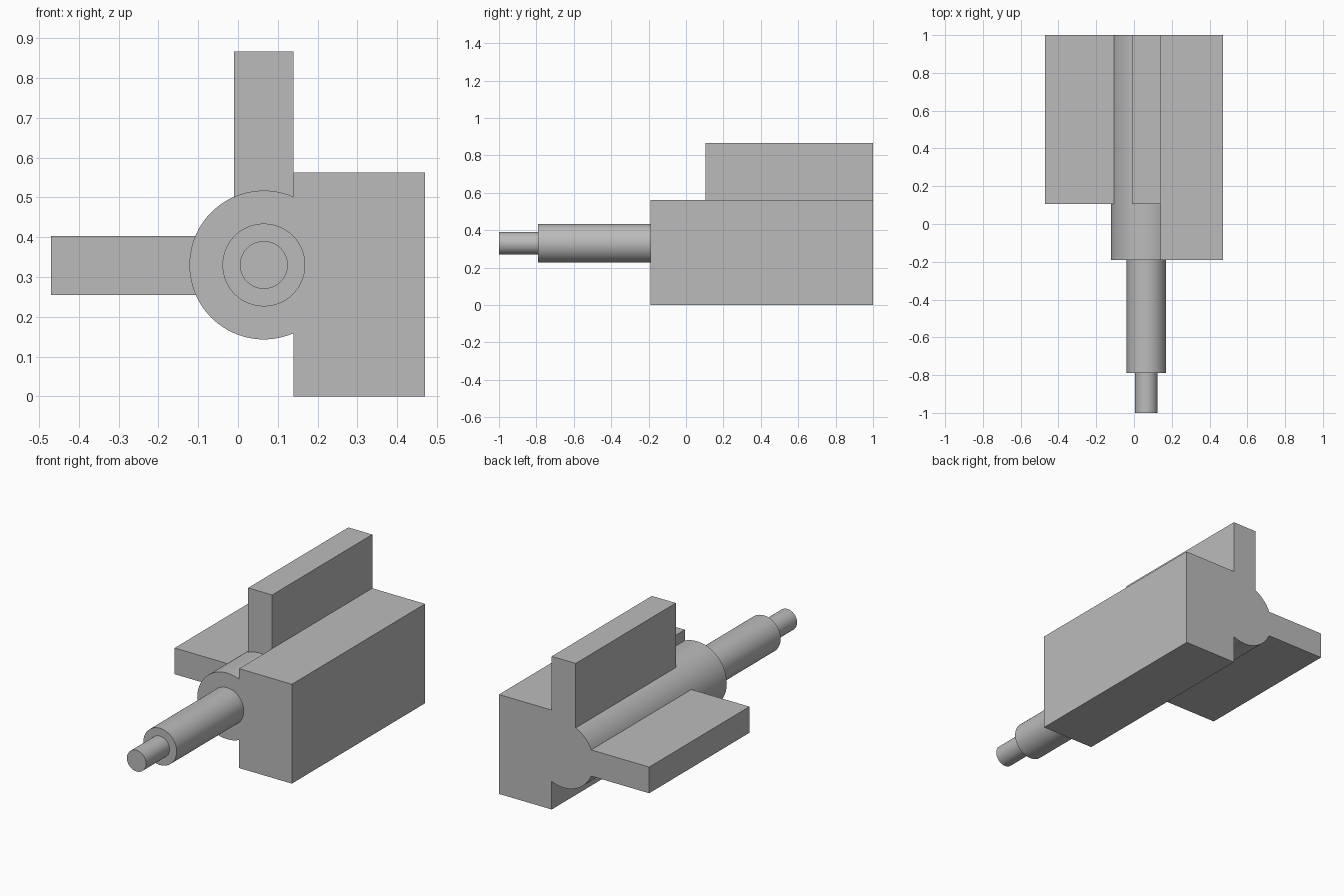
import bpy
import math

if "Cube" in bpy.data.objects:
    bpy.data.objects.remove(bpy.data.objects["Cube"], do_unlink=True)

grey = bpy.data.materials.new("plain grey")
grey.use_nodes = True
grey.diffuse_color = (0.5, 0.5, 0.5, 1)
grey.node_tree.nodes["Principled BSDF"].inputs["Base Color"].default_value = (0.5, 0.5, 0.5, 1)

AXIS_X, AXIS_Z = 0.065, 0.33
BACK, FRONT, FIN_FRONT = 1.0, -0.19, 0.105


def finish(name):
    obj = bpy.context.object
    obj.name = obj.data.name = name
    bpy.ops.object.transform_apply(location=True, rotation=True, scale=True)
    obj.data.materials.append(grey)
    return obj


def box(name, x, y, z):
    centre = [(a + b) / 2 for a, b in (x, y, z)]
    bpy.ops.mesh.primitive_cube_add(size=1, location=centre)
    bpy.context.object.scale = [b - a for a, b in (x, y, z)]
    return finish(name)


def rod(name, radius, y0, y1):
    bpy.ops.mesh.primitive_cylinder_add(
        vertices=96, radius=radius, depth=y1 - y0,
        location=(AXIS_X, (y0 + y1) / 2, AXIS_Z), rotation=(math.pi / 2, 0, 0))
    return finish(name)


def smooth(obj):
    bpy.ops.object.select_all(action="DESELECT")
    obj.select_set(True)
    bpy.context.view_layer.objects.active = obj
    bpy.ops.object.shade_smooth_by_angle(angle=math.radians(30))


# Round hub with a side block and two fins, fused into one solid
body = rod("body", 0.187, FRONT, BACK)
parts = [
    box("side_block", (0.14, 0.47), (FRONT, BACK), (0, 0.562)),
    box("upright_fin", (-0.01, 0.14), (FIN_FRONT, BACK), (AXIS_Z, 0.866)),
    box("flat_fin", (-0.47, AXIS_X), (FIN_FRONT, BACK), (0.255, 0.403)),
]
for part in parts:
    union = body.modifiers.new(part.name, "BOOLEAN")
    union.operation = "UNION"
    union.solver = "EXACT"
    union.object = part
    bpy.context.view_layer.objects.active = body
    bpy.ops.object.modifier_apply(modifier=union.name)
    bpy.data.objects.remove(part, do_unlink=True)
smooth(body)

# Stepped shaft
smooth(rod("shaft", 0.104, -0.79, FRONT + 0.05))
smooth(rod("shaft_tip", 0.06, -1.0, -0.74))
